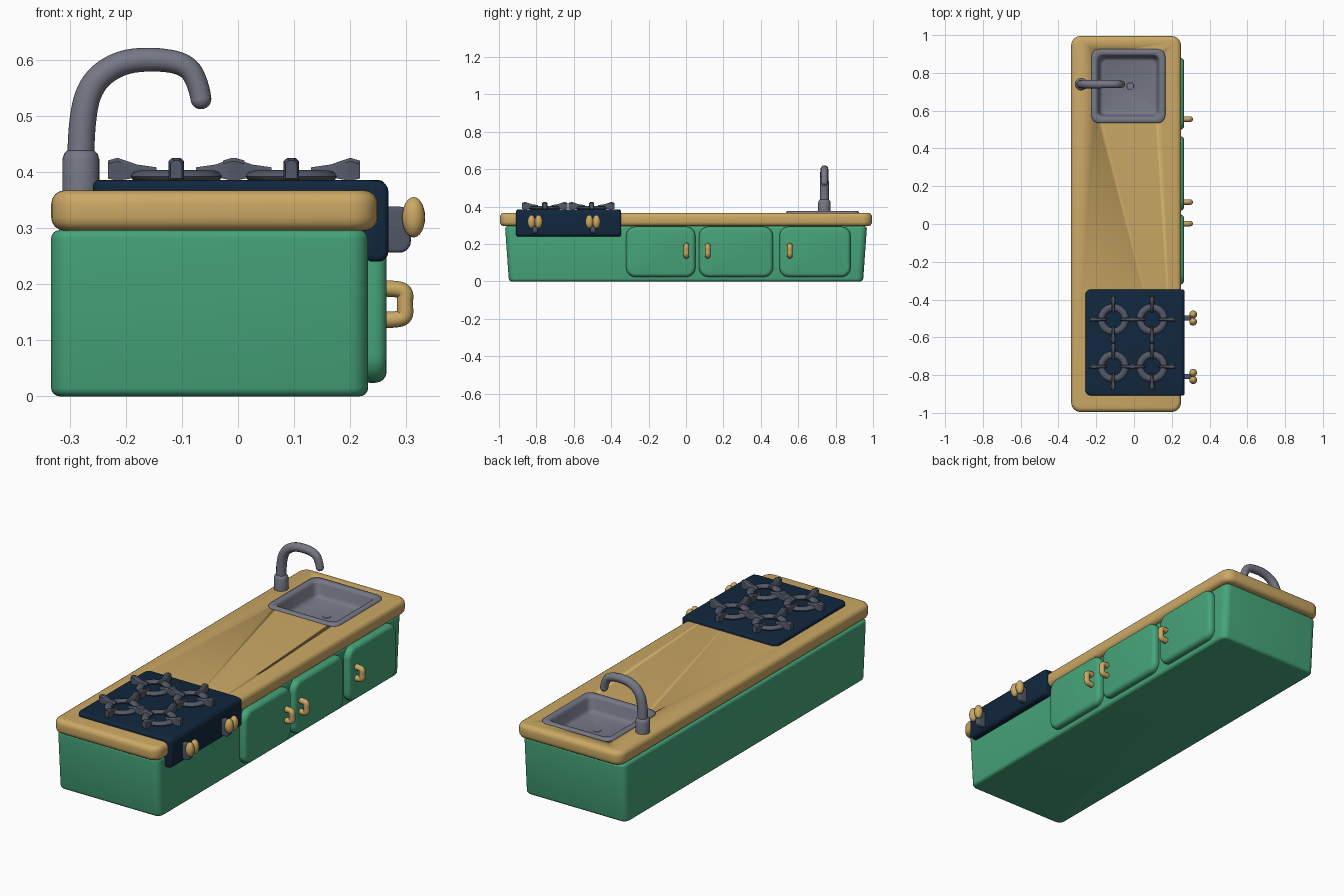
import bpy, bmesh, math
from mathutils import Vector

if "Cube" in bpy.data.objects:
    bpy.data.objects.remove(bpy.data.objects["Cube"])


def mat(name, rgb):
    m = bpy.data.materials.new(name)
    m.diffuse_color = (*rgb, 1)
    m.use_nodes = True
    m.node_tree.nodes["Principled BSDF"].inputs["Base Color"].default_value = m.diffuse_color
    return m


GREEN = mat("cabinet green", (0.061, 0.372, 0.192))
WOOD = mat("warm wood", (0.60, 0.395, 0.13))
STEEL = mat("steel grey", (0.18, 0.19, 0.24))
IRON = mat("dark iron", (0.085, 0.098, 0.135))
NAVY = mat("stove navy", (0.0055, 0.020, 0.048))


def finish(name, bm, m, angle=50):
    bmesh.ops.recalc_face_normals(bm, faces=bm.faces)
    me = bpy.data.meshes.new(name)
    bm.to_mesh(me)
    bm.free()
    return add(name, me, m, angle)


def add(name, me, m, angle=50):
    me.materials.clear()
    me.materials.append(m)
    ob = bpy.data.objects.new(name, me)
    bpy.context.collection.objects.link(ob)
    bpy.ops.object.select_all(action='DESELECT')
    ob.select_set(True)
    bpy.context.view_layer.objects.active = ob
    bpy.ops.object.shade_smooth_by_angle(angle=math.radians(angle))
    return ob


def rounded_box(name, lo, hi, axis, r, e, m, tweak=None):
    """Box with corners of radius r around the axis and rims of radius e."""
    bm = bmesh.new()
    bmesh.ops.create_cube(bm, size=1)
    for v in bm.verts:
        v.co = Vector([lo[i] if v.co[i] < 0 else hi[i] for i in range(3)])
    along = [d for d in bm.edges if abs(d.verts[0].co[axis] - d.verts[1].co[axis]) > 1e-5]
    bmesh.ops.bevel(bm, geom=along, offset=r, segments=6, profile=0.5, affect='EDGES')
    rims = [d for d in bm.edges if abs(d.verts[0].co[axis] - d.verts[1].co[axis]) < 1e-5]
    bmesh.ops.bevel(bm, geom=rims, offset=e, segments=4, profile=0.5, affect='EDGES')
    if tweak:
        for v in bm.verts:
            tweak(v.co)
    return finish(name, bm, m)


def loft(name, rings, m, angle=50, caps=(True, True)):
    bm = bmesh.new()
    rows = [[bm.verts.new(p) for p in ring] for ring in rings]
    n = len(rows[0])
    for a, b in zip(rows, rows[1:]):
        for i in range(n):
            bm.faces.new((a[i], a[(i + 1) % n], b[(i + 1) % n], b[i]))
    if caps[0]:
        bm.faces.new(rows[0])
    if caps[1]:
        bm.faces.new(rows[-1])
    return finish(name, bm, m, angle)


def tube(name, pts, radii, m):
    cu = bpy.data.curves.new(name, 'CURVE')
    cu.dimensions = '3D'
    cu.bevel_depth = 1
    cu.bevel_resolution = 4
    cu.use_fill_caps = True
    cu.resolution_u = 6
    s = cu.splines.new('NURBS')
    s.points.add(len(pts) - 1)
    for p, co, r in zip(s.points, pts, radii):
        p.co = (*co, 1)
        p.radius = r
    s.use_endpoint_u = True
    s.order_u = 3
    tmp = bpy.data.objects.new("tmp", cu)
    bpy.context.collection.objects.link(tmp)
    bpy.context.view_layer.update()
    me = bpy.data.meshes.new_from_object(tmp.evaluated_get(bpy.context.evaluated_depsgraph_get()))
    bpy.data.objects.remove(tmp)
    return add(name, me, m, 60)


def ellipsoid(name, c, s, m):
    bm = bmesh.new()
    bmesh.ops.create_uvsphere(bm, u_segments=20, v_segments=12, radius=1)
    for v in bm.verts:
        v.co = Vector([c[i] + v.co[i] * s[i] for i in range(3)])
    return finish(name, bm, m, 80)


def circle(x, y, z, r, n=24):
    return [(x + r * math.cos(2 * math.pi * i / n), y + r * math.sin(2 * math.pi * i / n), z) for i in range(n)]


# cabinet body, narrowing slightly toward the floor at both ends
def taper(co):
    co.y *= 0.978 + 0.022 * co.z / 0.3


rounded_box("cabinet_body", (-0.333, -0.968, 0), (0.232, 0.968, 0.296), 2, 0.035, 0.015, GREEN, taper)

# countertop with an opening for the sink
counter = rounded_box("countertop", (-0.333, -0.995, 0.295), (0.249, 0.995, 0.367), 2, 0.05, 0.024, WOOD)
SX, SY = -0.03, 0.73
cutter = rounded_box("sink_cutter", (SX - 0.172, SY - 0.172, 0.25), (SX + 0.172, SY + 0.172, 0.45), 2, 0.04, 0.005, WOOD)
cutter.hide_render = True
mod = counter.modifiers.new("sink_hole", 'BOOLEAN')
mod.object = cutter
mod.operation = 'DIFFERENCE'
mod.solver = 'EXACT'
bpy.context.view_layer.objects.active = counter
bpy.ops.object.modifier_apply(modifier=mod.name)
bpy.data.objects.remove(cutter)


# sink: raised rim falling into a shallow basin
def rounded_square(h, r, z):
    pts = []
    for q, (sx, sy) in enumerate(((1, 1), (-1, 1), (-1, -1), (1, -1))):
        for k in range(7):
            a = math.pi / 2 * (q + k / 6)
            pts.append((SX + sx * (h - r) + r * math.cos(a), SY + sy * (h - r) + r * math.sin(a), z))
    return pts


profile = [(0.196, 0.04, 0.362), (0.195, 0.04, 0.371), (0.190, 0.038, 0.376), (0.171, 0.035, 0.376),
           (0.164, 0.032, 0.371), (0.160, 0.03, 0.360), (0.152, 0.03, 0.318), (0.147, 0.03, 0.306),
           (0.135, 0.03, 0.300)]
loft("sink", [rounded_square(*p) for p in profile], STEEL, caps=(False, True))
loft("sink_drain", [circle(-0.02, SY, 0.299, 0.02), circle(-0.02, SY, 0.302, 0.018)], STEEL)

# faucet
FX, FY = -0.28, 0.74
loft("faucet_base", [circle(FX, FY, z, r) for z, r in
                     ((0.362, 0.033), (0.422, 0.033), (0.432, 0.030), (0.438, 0.024))], STEEL)
path = [(-0.28, 0.42), (-0.28, 0.48), (-0.265, 0.555), (-0.215, 0.595), (-0.15, 0.602),
        (-0.09, 0.592), (-0.07, 0.555), (-0.066, 0.53)]
tube("faucet_spout", [(x, FY, z) for x, z in path],
     [0.024, 0.024, 0.023, 0.022, 0.021, 0.020, 0.019, 0.0185], STEEL)
ellipsoid("faucet_tip", (-0.066, FY, 0.53), (0.0185,) * 3, STEEL)

# doors and their handles
for i, (y0, y1, hy) in enumerate(((-0.32, 0.05, 0.002), (0.07, 0.465, 0.116), (0.50, 0.88, 0.555))):
    rounded_box(f"door_{i + 1}", (0.215, y0, 0.024), (0.265, y1, 0.293), 0, 0.05, 0.02, GREEN)
    hp = [(0.255, 0.192), (0.283, 0.192), (0.299, 0.186), (0.297, 0.165), (0.299, 0.142),
          (0.283, 0.136), (0.255, 0.136)]
    tube(f"handle_{i + 1}", [(x, hy, z) for x, z in hp], [0.0145] * 7, WOOD)

# stove: thin hob slab folding over the counter into a front panel
rounded_box("stove_top", (-0.258, -0.908, 0.355), (0.262, -0.347, 0.385), 2, 0.03, 0.010, NAVY)
rounded_box("stove_front", (0.222, -0.908, 0.24), (0.268, -0.347, 0.383), 1, 0.018, 0.010, NAVY)

# burners: flat ring with four prongs that rise outward
n = 0
for bx in (-0.11, 0.095):
    for by in (-0.505, -0.755):
        n += 1
        ring = []
        for k in range(33):
            a = 2 * math.pi * k / 32
            ring.append([((bx + (0.064 + 0.018 * math.cos(t)) * math.cos(a)),
                          (by + (0.064 + 0.018 * math.cos(t)) * math.sin(a)),
                          0.392 + 0.011 * math.sin(t)) for t in [math.pi / 4 * j for j in range(8)]])
        loft(f"burner_ring_{n}", ring, IRON, 60, caps=(False, False))
        for q in range(4):
            d = Vector((math.cos(q * math.pi / 2), math.sin(q * math.pi / 2), 0))
            s = Vector((-d.y, d.x, 0))
            rows = []
            for r, w, z0, z1 in ((0.035, 0.006, 0.396, 0.408), (0.07, 0.009, 0.390, 0.413),
                                 (0.105, 0.014, 0.384, 0.425), (0.122, 0.010, 0.388, 0.420)):
                c = Vector((bx, by, 0)) + d * r
                rows.append([c + s * u + Vector((0, 0, z)) for u, z in
                             ((-w, z0), (w, z0), (w, z1 - 0.006), (w * 0.5, z1), (-w * 0.5, z1), (-w, z1 - 0.006))])
            loft(f"burner_prong_{n}_{q + 1}", rows, IRON, 40)

# knobs: iron stem with a two-lobed grip
for i, ky in enumerate((-0.807, -0.498)):
    rounded_box(f"knob_stem_{i + 1}", (0.25, ky - 0.014, 0.256), (0.308, ky + 0.014, 0.338), 1, 0.02, 0.006, IRON)
    for j, side in enumerate((-1, 1)):
        ellipsoid(f"knob_grip_{i + 1}_{j + 1}", (0.313, ky + side * 0.019, 0.319), (0.0205, 0.021, 0.036), WOOD)
